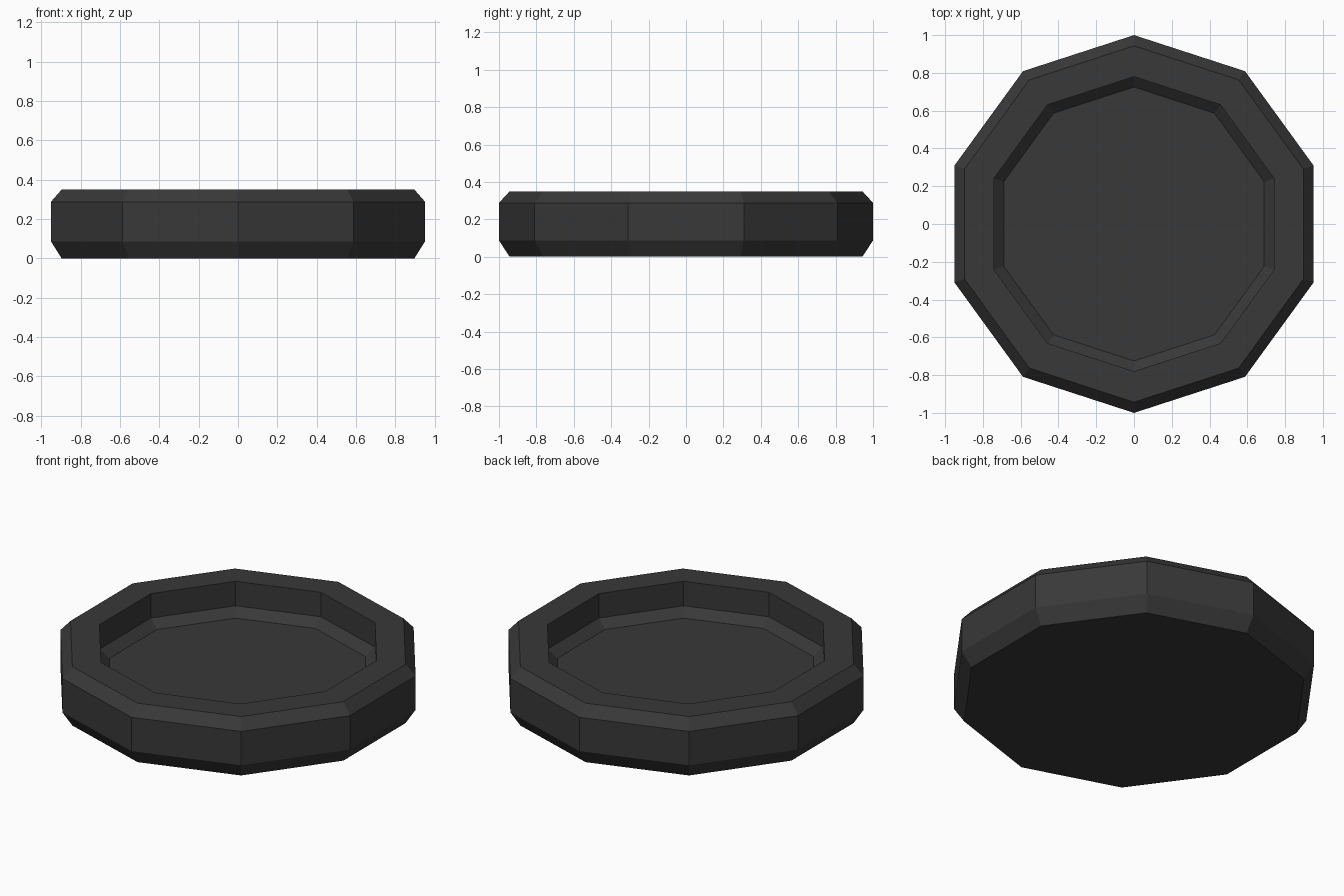
import bpy, bmesh, math

cube = bpy.data.objects.get("Cube")
if cube:
    bpy.data.objects.remove(cube, do_unlink=True)

SIDES = 10

# Dark flat material
mat = bpy.data.materials.new("charcoal")
mat.use_nodes = True
colour = (0.04, 0.04, 0.04, 1)
mat.diffuse_color = colour
mat.node_tree.nodes["Principled BSDF"].inputs["Base Color"].default_value = colour

# Profile (radius, height) from the underside, over the rim, to the recessed floor
profile = [(0.943, 0), (1, 0.087), (1, 0.288), (0.943, 0.35),
           (0.78, 0.35), (0.78, 0.205), (0.725, 0.157)]


def ring(bm, radius, z):
    """A decagon of vertices with a corner on +y."""
    angles = [math.pi / 2 + math.tau * i / SIDES for i in range(SIDES)]
    return [bm.verts.new((radius * math.cos(a), radius * math.sin(a), z)) for a in angles]


# Shallow ten-sided dish
bm = bmesh.new()
rings = [ring(bm, r, z) for r, z in profile]
for low, high in zip(rings, rings[1:]):
    for i in range(SIDES):
        j = (i + 1) % SIDES
        bm.faces.new((low[i], low[j], high[j], high[i]))
bm.faces.new(rings[0][::-1])   # underside
bm.faces.new(rings[-1])        # recessed floor
bmesh.ops.recalc_face_normals(bm, faces=bm.faces)

mesh = bpy.data.meshes.new("shallow_dish")
bm.to_mesh(mesh)
bm.free()
mesh.materials.append(mat)
dish = bpy.data.objects.new("shallow_dish", mesh)
bpy.context.collection.objects.link(dish)
